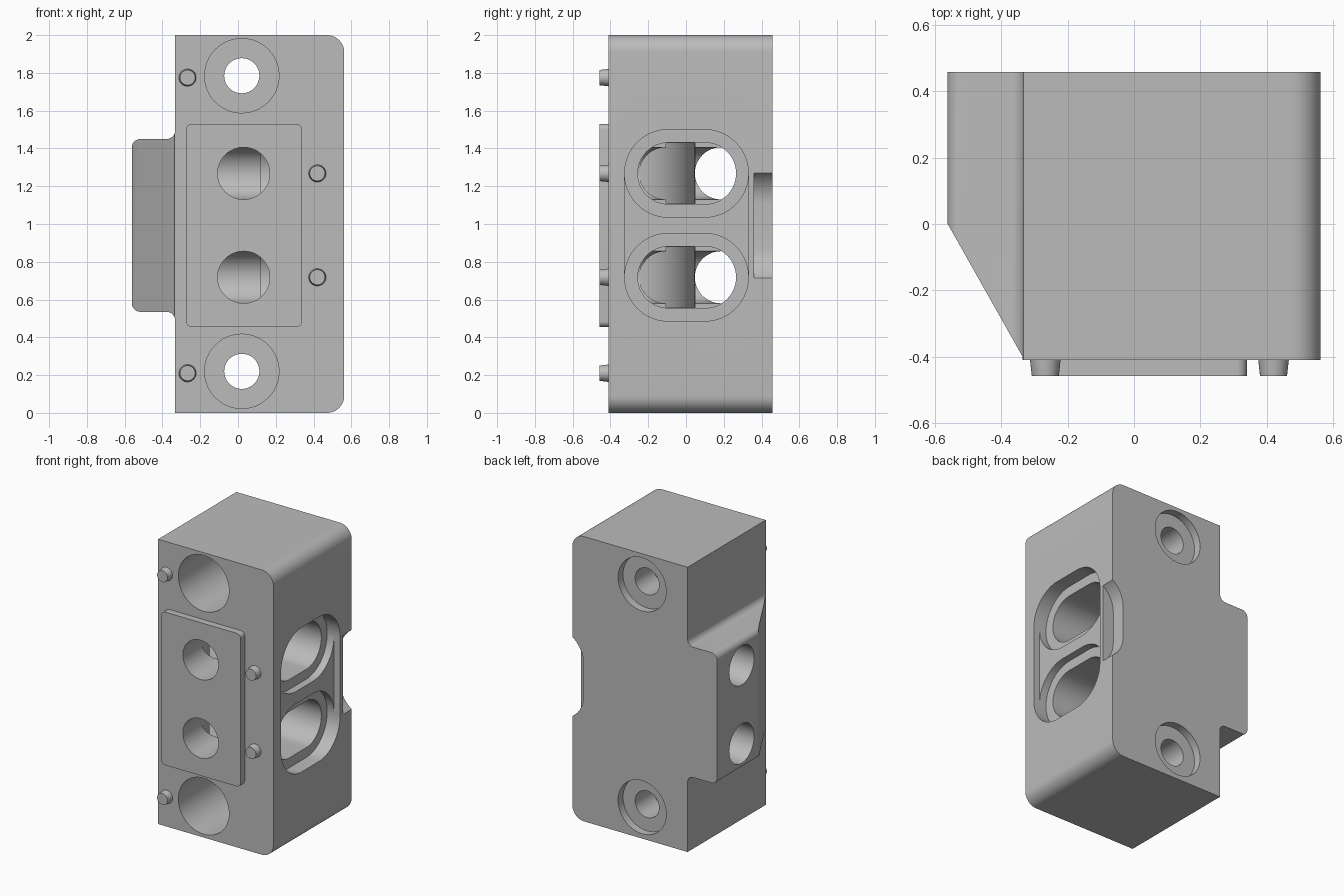
import bpy, bmesh, math
from mathutils import Vector

if "Cube" in bpy.data.objects:
    bpy.data.objects.remove(bpy.data.objects["Cube"], do_unlink=True)

grey = bpy.data.materials.new("plain grey")
grey.use_nodes = True
COLOUR = (0.5, 0.5, 0.5, 1)
grey.diffuse_color = COLOUR
grey.node_tree.nodes["Principled BSDF"].inputs["Base Color"].default_value = COLOUR

# Places a profile point (u, v) at depth d along the given axis
PLACE = {
    "x": lambda u, v, d: Vector((d, u, v)),
    "y": lambda u, v, d: Vector((u, d, v)),
    "z": lambda u, v, d: Vector((u, v, d)),
}


def prism(name, points, axis, start, end, end_scale=1):
    """Extrude a closed profile along an axis, optionally tapering."""
    bm = bmesh.new()
    cu = sum(p[0] for p in points) / len(points)
    cv = sum(p[1] for p in points) / len(points)
    near = [bm.verts.new(PLACE[axis](u, v, start)) for u, v in points]
    far = [bm.verts.new(PLACE[axis](cu + (u - cu) * end_scale, cv + (v - cv) * end_scale, end))
           for u, v in points]
    bm.faces.new(near)
    bm.faces.new(far[::-1])
    for i in range(len(points)):
        j = (i + 1) % len(points)
        bm.faces.new((near[i], far[i], far[j], near[j]))
    bmesh.ops.recalc_face_normals(bm, faces=bm.faces)
    mesh = bpy.data.meshes.new(name)
    bm.to_mesh(mesh)
    bm.free()
    mesh.materials.append(grey)
    obj = bpy.data.objects.new(name, mesh)
    bpy.context.collection.objects.link(obj)
    return obj


def arc(cu, cv, r, a0, a1, n=10):
    angles = [math.radians(a0 + (a1 - a0) * i / n) for i in range(n + 1)]
    return [(cu + r * math.cos(a), cv + r * math.sin(a)) for a in angles]


def circle(u, v, r, n=48):
    return arc(u, v, r, 0, 360, n)[:-1]


def rounded_rect(u0, u1, v0, v1, r, n=12):
    return (arc(u1 - r, v1 - r, r, 0, 90, n) + arc(u0 + r, v1 - r, r, 90, 180, n)
            + arc(u0 + r, v0 + r, r, 180, 270, n) + arc(u1 - r, v0 + r, r, 270, 360, n))


def cut(obj, cutter):
    mod = obj.modifiers.new("cut", "BOOLEAN")
    mod.operation = "DIFFERENCE"
    mod.solver = "EXACT"
    mod.object = cutter
    bpy.context.view_layer.update()
    result = bpy.data.meshes.new_from_object(
        obj.evaluated_get(bpy.context.evaluated_depsgraph_get()))
    obj.modifiers.clear()
    obj.data = result
    bpy.data.objects.remove(cutter, do_unlink=True)


LEFT, RIGHT, FRONT, BACK, TIP = -0.333, 0.562, -0.41, 0.458, -0.562
LOW, HIGH, MID = 0.535, 1.45, 0.9925

# Block and side lug as one profile with rounded corners and fillets
r, f = 0.09, 0.045
upper = (arc(RIGHT - r, 2 - r, r, 0, 90) + [(LEFT, 2)]
         + arc(LEFT - f, HIGH + f, f, 0, -90)
         + arc(TIP + f, HIGH - f, f, 90, 180))
lower = (arc(TIP + f, LOW + f, f, 180, 270)
         + arc(LEFT - f, LOW - f, f, 90, 0)
         + [(LEFT, 0)] + arc(RIGHT - r, r, r, 270, 360))
body = prism("block", upper + lower, "y", FRONT, BACK)

# Sloped front of the lug
cut(body, prism("slope_cutter",
                [(LEFT - 0.002, -0.4), (LEFT - 0.002, -0.6), (-0.7, -0.6), (-0.7, 0.247)],
                "z", 0.2, 1.8))

# Screw holes with a deep front and a shallow back counterbore
for z in (0.22, 1.785):
    for radius, start, end in ((0.093, -0.6, 0.6), (0.197, -0.6, 0.2), (0.187, BACK - 0.055, 0.6)):
        cut(body, prism("screw_cutter", circle(0.02, z, radius), "y", start, end))

# Shallow shared recess on the right side
cut(body, prism("recess_cutter", rounded_rect(-0.325, 0.33, 0.488, 1.5, 0.2325, 20),
                "x", RIGHT - 0.047, 0.7))

# Front plate
plate = prism("front_plate", rounded_rect(-0.275, 0.34, 0.455, 1.53, 0.03, 6),
              "y", FRONT, -0.458)

# Two cable passages: side pocket, slot, rounded inner corner, front and lug bores
for z in (0.718, 1.268):
    cut(body, prism("pocket_cutter", rounded_rect(-0.325, 0.33, z - 0.232, z + 0.232, 0.2315, 20),
                    "x", RIGHT - 0.1, 0.7))
    cut(body, prism("slot_cutter", rounded_rect(-0.255, 0.265, z - 0.1625, z + 0.1625, 0.162, 20),
                    "x", 0.03, 0.7))
    bend = arc(-0.407, -0.25, 0.297, 0, 90, 16) + [(0.035, 0.047), (0.035, -0.1)]
    cut(body, prism("bend_cutter", bend, "z", z - 0.16, z + 0.16))
    cut(body, prism("front_bore_cutter", circle(0.03, z, 0.138), "y", -0.6, 0.185))
    cut(body, prism("lug_bore_cutter", circle(0.185, z, 0.138), "x", -0.7, 0.12))
    cut(plate, prism("plate_bore_cutter", circle(0.03, z, 0.138), "y", -0.6, -0.3))

# Rounded notch in the back right edge
cut(body, prism("notch_cutter", rounded_rect(0.475, 0.875, 0.68, 1.305, 0.199, 16),
                "y", 0.36, 0.6))

# Tapered locating pegs
pegs = [prism("locating_peg", circle(x, z, 0.046, 32), "y", FRONT, -0.458, 0.88)
        for x, z in ((-0.267, 1.775), (-0.267, 0.21), (0.42, 1.268), (0.42, 0.718))]

# Smooth the curves while keeping edges sharp
for obj in [body, plate] + pegs:
    bpy.ops.object.select_all(action="DESELECT")
    obj.select_set(True)
    bpy.context.view_layer.objects.active = obj
    bpy.ops.object.shade_smooth_by_angle(angle=math.radians(30))
